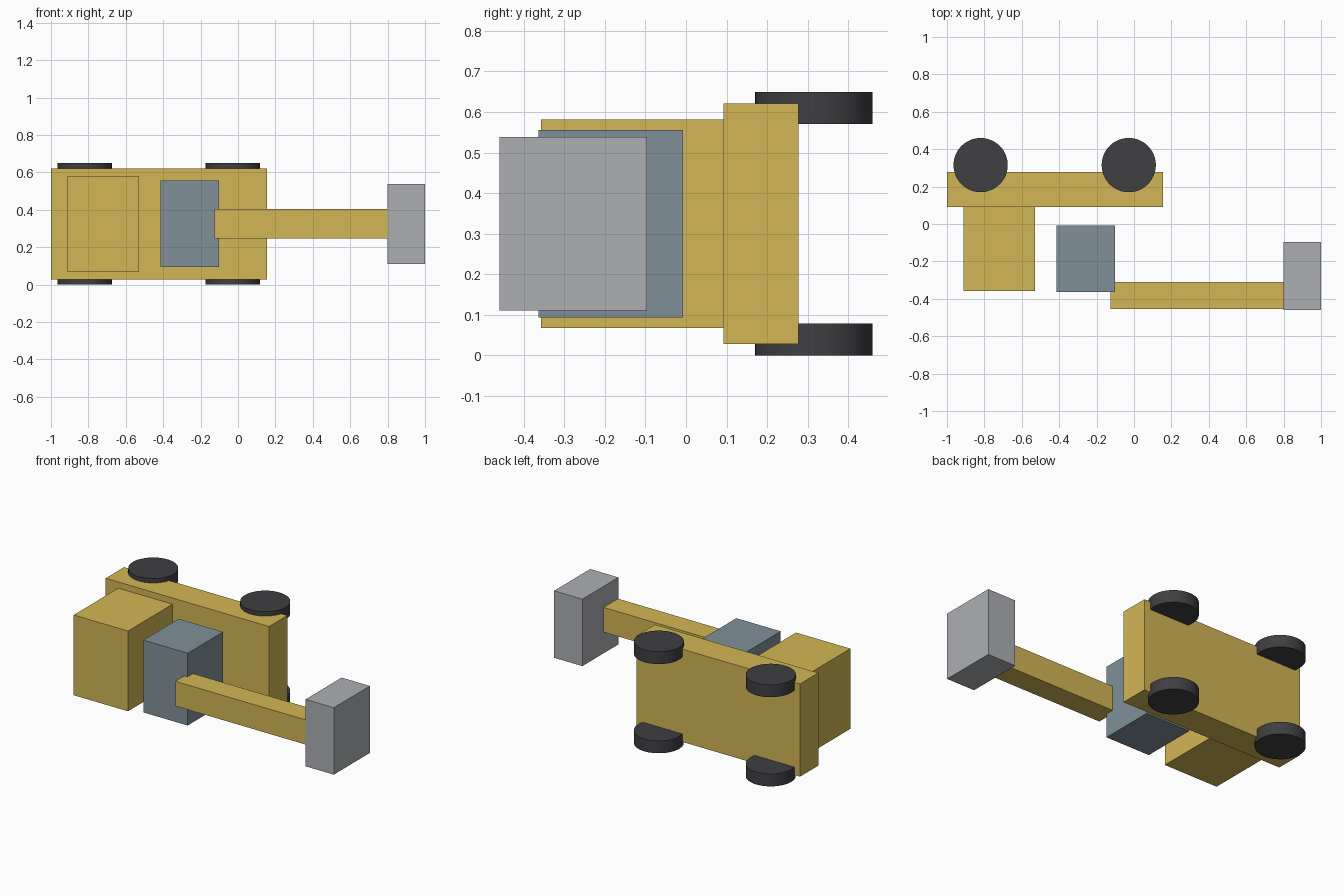
import bpy

if "Cube" in bpy.data.objects:
    bpy.data.objects.remove(bpy.data.objects["Cube"])


def material(name, color):
    m = bpy.data.materials.new(name)
    m.diffuse_color = (*color, 1)
    m.use_nodes = True
    m.node_tree.nodes["Principled BSDF"].inputs["Base Color"].default_value = m.diffuse_color
    return m


yellow = material("yellow_paint", (0.65, 0.47, 0.09))
slate = material("slate_glass", (0.22, 0.28, 0.32))
steel = material("bucket_steel", (0.42, 0.43, 0.45))
rubber = material("tyre_rubber", (0.05, 0.05, 0.055))


def box(name, x, y, z, mat):
    """Box from (min, max) ranges along each axis."""
    spans = (x, y, z)
    bpy.ops.mesh.primitive_cube_add(size=1, location=[(a + b) / 2 for a, b in spans])
    ob = bpy.context.object
    ob.name = name
    ob.scale = [b - a for a, b in spans]
    bpy.ops.object.transform_apply(location=False, rotation=False, scale=True)
    ob.data.materials.append(mat)


# The vehicle lies on its side, wheel axles upright
box("chassis", (-1.0, 0.155), (0.092, 0.277), (0.028, 0.621), yellow)
box("engine_body", (-0.912, -0.528), (-0.357, 0.092), (0.068, 0.581), yellow)
box("cab", (-0.415, -0.101), (-0.364, -0.007), (0.094, 0.556), slate)
box("lift_arm", (-0.125, 0.80), (-0.455, -0.309), (0.247, 0.405), yellow)
box("bucket", (0.80, 1.0), (-0.46, -0.096), (0.111, 0.539), steel)

# Wheels, two on each side
for end, x in (("rear", -0.82), ("front", -0.028)):
    for side, z in (("lower", 0.0395), ("upper", 0.6095)):
        bpy.ops.mesh.primitive_cylinder_add(vertices=48, radius=0.145, depth=0.079,
                                            location=(x, 0.315, z))
        wheel = bpy.context.object
        wheel.name = f"{end}_wheel_{side}"
        wheel.data.materials.append(rubber)
        bpy.ops.object.shade_smooth_by_angle()
